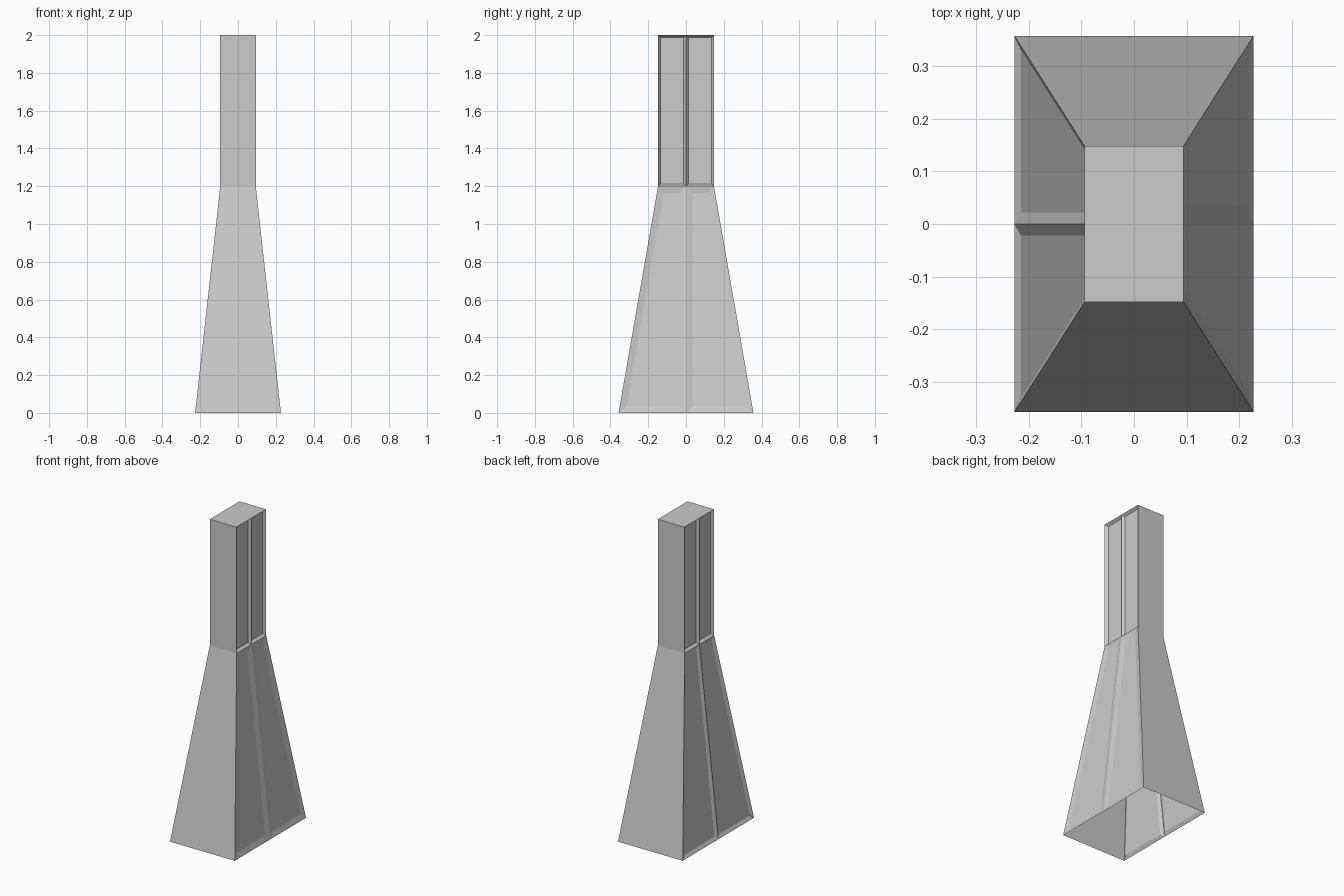
import bpy
import bmesh

cube = bpy.data.objects.get("Cube")
if cube:
    bpy.data.objects.remove(cube, do_unlink=True)

grey = bpy.data.materials.new("plain grey")
grey.use_nodes = True
colour = (0.6, 0.6, 0.6, 1)
grey.diffuse_color = colour
grey.node_tree.nodes["Principled BSDF"].inputs["Base Color"].default_value = colour


def ring(bm, hx, hy, z):
    """Six points counter-clockwise, with a middle point on each x side."""
    outline = [(-hx, -hy), (hx, -hy), (hx, 0), (hx, hy), (-hx, hy), (-hx, 0)]
    return [bm.verts.new((x, y, z)) for x, y in outline]


def panelled_shell(name, low, high, right_inset, left_inset, capped=False):
    """Open shell whose x sides each hold two bevelled, sunken panels."""
    bm = bmesh.new()
    a, b = ring(bm, *low), ring(bm, *high)
    walls = []
    for i in range(6):
        j = (i + 1) % 6
        walls.append(bm.faces.new((a[i], a[j], b[j], b[i])))
    if capped:
        bm.faces.new(b)
    bm.normal_update()
    for panels, (width, depth) in ((walls[1:3], right_inset), (walls[4:6], left_inset)):
        bmesh.ops.inset_individual(bm, faces=panels, thickness=width,
                                   depth=-depth, use_even_offset=True)
    mesh = bpy.data.meshes.new(name)
    bm.to_mesh(mesh)
    bm.free()
    mesh.materials.append(grey)
    obj = bpy.data.objects.new(name, mesh)
    bpy.context.collection.objects.link(obj)
    return obj


# Half width, half depth and height of each level
foot, neck, top = (0.227, 0.357, 0), (0.094, 0.148, 1.2), (0.094, 0.148, 2)

# Flared base, open underneath, and the straight shaft with its flat cap
panelled_shell("flared_base", foot, neck, (0.035, 0.007), (0.022, 0.01))
panelled_shell("upper_shaft", neck, top, (0.013, 0.016), (0.013, 0.016), capped=True)
